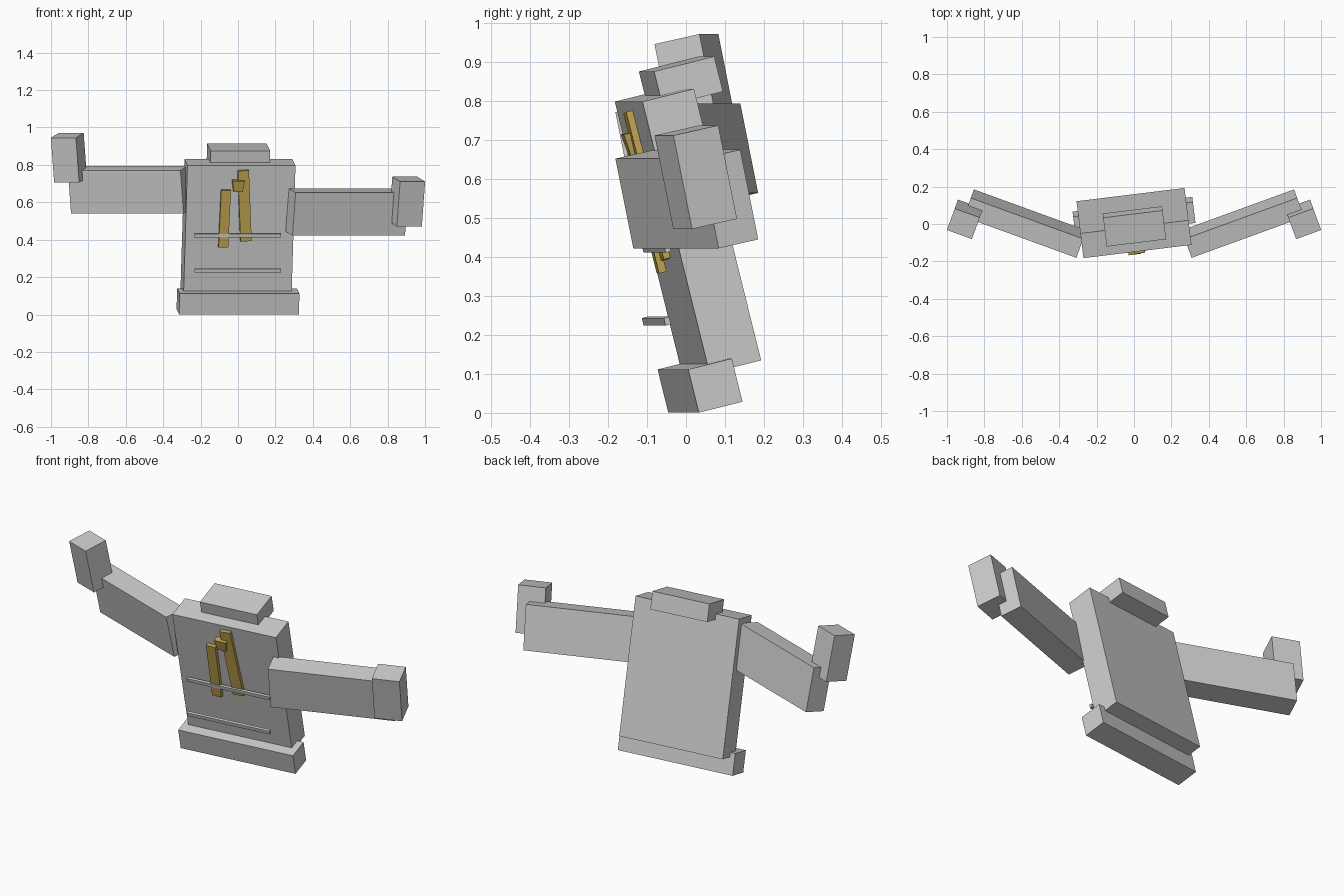
import bpy
from math import radians

if "Cube" in bpy.data.objects:
    bpy.data.objects.remove(bpy.data.objects["Cube"])

gold = bpy.data.materials.new("gold")
gold.diffuse_color = (0.55, 0.38, 0.08, 1)
gold.use_nodes = True
gold.node_tree.nodes["Principled BSDF"].inputs["Base Color"].default_value = gold.diffuse_color


def block(name, loc, size, rot, mat=None, taper=1.0):
    """Box given by centre, size and rotation in degrees; taper scales the lower face."""
    bpy.ops.mesh.primitive_cube_add(size=1, location=loc,
                                    rotation=[radians(a) for a in rot])
    ob = bpy.context.object
    ob.name = name
    for v in ob.data.vertices:
        k = taper if v.co.z < 0 else 1.0
        v.co = (v.co.x * size[0] * k, v.co.y * size[1] * k, v.co.z * size[2])
    if mat:
        ob.data.materials.append(mat)
    return ob


LEAN = (14, 0, 7)

# Torso, hem band and collar
block("torso", (0, 0.005, 0.466), (0.582, 0.137, 0.717), LEAN)
block("hem_band", (0, 0.036, 0.070), (0.645, 0.116, 0.114), LEAN)
block("collar", (0.002, -0.013, 0.849), (0.32, 0.16, 0.093), LEAN)

# Sleeves and cuffs, the left pair raised higher
for side, s, arm_z, cuff_z in (("right", 1, 0.548, 0.604), ("left", -1, 0.667, 0.838)):
    rot = (12, 0, 20 * s)
    block(side + "_sleeve", (0.582 * s, 0.002, arm_z), (0.64, 0.11, 0.235), rot)
    block(side + "_cuff", (0.904 * s, 0.025, cuff_z), (0.142, 0.125, 0.245), rot)

# Pocket trims
for name, z in (("lower_pocket_trim", 0.235), ("upper_pocket_trim", 0.422)):
    block(name, (-0.002, -0.076, z), (0.465, 0.014, 0.02), LEAN)

# Drawstrings and knot
block("left_drawstring", (-0.072, -0.1, 0.513), (0.052, 0.02, 0.315), (14, 1, 7), gold)
block("right_drawstring", (0.035, -0.1, 0.582), (0.06, 0.018, 0.39), (14, -4, 7), gold)
block("drawstring_knot", (0, -0.132, 0.69), (0.066, 0.05, 0.06), LEAN, gold, 0.75)
